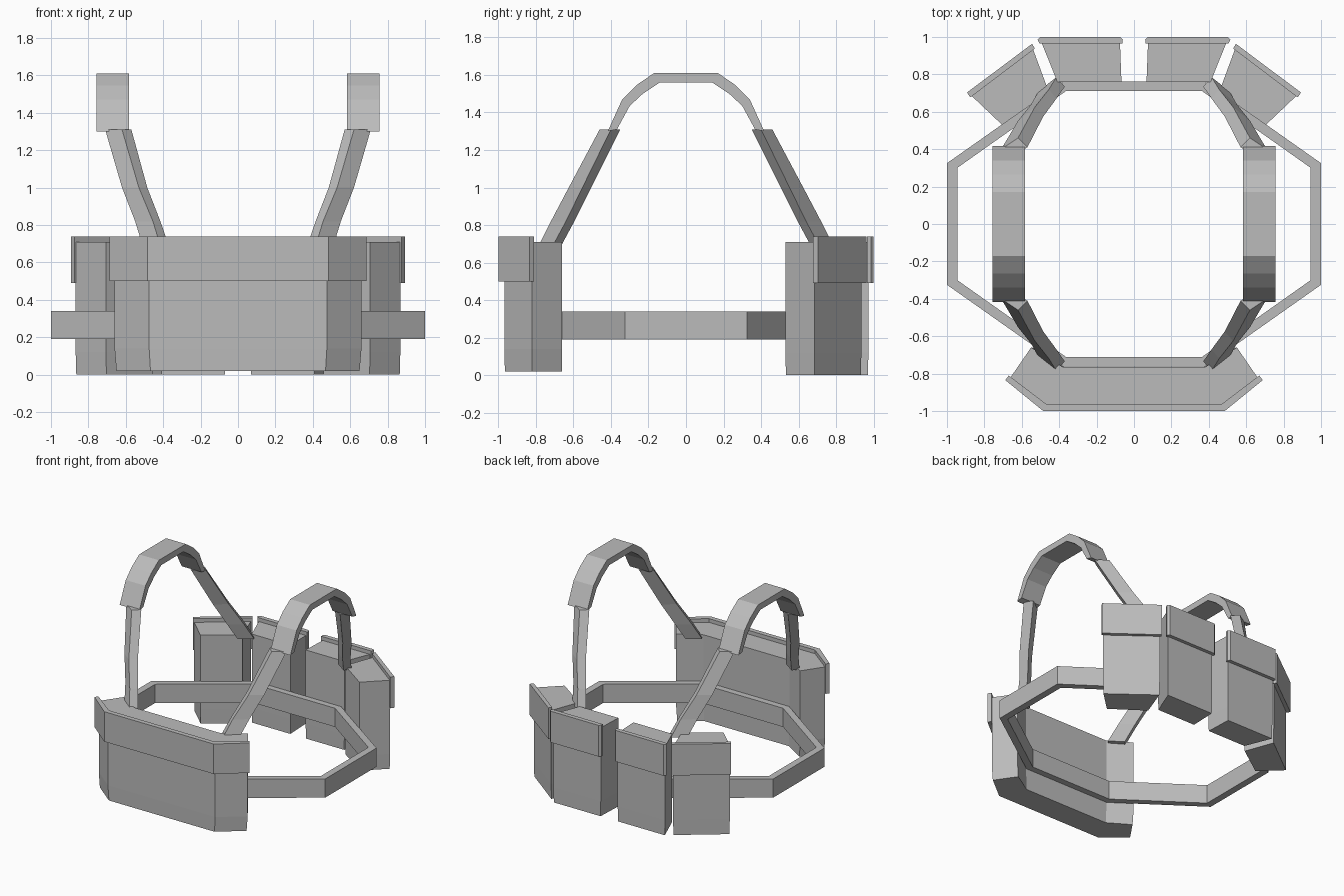
import bpy, bmesh
from mathutils import Vector

if "Cube" in bpy.data.objects:
    bpy.data.objects.remove(bpy.data.objects["Cube"])

grey = bpy.data.materials.new("webbing_grey")
grey.diffuse_color = (0.5, 0.5, 0.5, 1)
grey.use_nodes = True
grey.node_tree.nodes["Principled BSDF"].inputs["Base Color"].default_value = grey.diffuse_color


def loft(name, rings, closed=False):
    """Skin a list of equal-sided rings; cap the ends unless the loop is closed."""
    bm = bmesh.new()
    vs = [[bm.verts.new(p) for p in r] for r in rings]
    n = len(vs[0])
    pairs = list(zip(vs, vs[1:])) + ([(vs[-1], vs[0])] if closed else [])
    for a, b in pairs:
        for i in range(n):
            j = (i + 1) % n
            bm.faces.new((a[i], a[j], b[j], b[i]))
    if not closed:
        bm.faces.new(vs[0])
        bm.faces.new(vs[-1])
    bmesh.ops.recalc_face_normals(bm, faces=bm.faces)
    me = bpy.data.meshes.new(name)
    bm.to_mesh(me)
    bm.free()
    me.materials.append(grey)
    ob = bpy.data.objects.new(name, me)
    bpy.context.collection.objects.link(ob)
    return ob


def prism(name, pts, z0, z1, taper=0.0):
    """Upright prism whose bottom edge is pulled in slightly."""
    c = sum((Vector(p) for p in pts), Vector((0, 0))) / len(pts)
    low = [Vector(p).lerp(c, taper) for p in pts]
    return loft(name, [[(p[0], p[1], z) for p in ring]
                       for ring, z in ((low, z0), (pts, z0 + 0.12), (pts, z1))])


def sym(pts):
    """Mirror a half outline across x = 0."""
    return pts + [(-x, y) for x, y in reversed(pts)]


# Belt: eight-sided ring
outer = [(1, -.325), (1, .325), (.38, .762), (-.38, .762),
         (-1, .325), (-1, -.325), (-.38, -.762), (.38, -.762)]
inner = [(.945, -.3), (.945, .3), (.362, .712), (-.362, .712),
         (-.945, .3), (-.945, -.3), (-.362, -.712), (.362, -.712)]
loft("belt", [[(*o, .19), (*o, .34), (*i, .34), (*i, .19)]
              for o, i in zip(outer, inner)], closed=True)

# Wide front pouch with wrap-around flap
prism("front_pouch", sym([(.38, -.765), (.55, -.66), (.66, -.82), (.475, -.968)]),
      .02, .71, .015)
prism("front_flap", sym([(.47, -.962), (.67, -.81), (.688, -.835), (.485, -1)]), .5, .74)

for s, side in ((1, "right"), (-1, "left")):
    def flip(pts):
        return [(s * p[0], *p[1:]) for p in pts]

    # Back pouches and their flaps
    prism(f"back_pouch_{side}", flip([(.067, .76), (.41, .76), (.495, .972), (.075, .972)]),
          0, .71, .015)
    prism(f"back_flap_{side}", flip([(.062, .965), (.505, .965), (.515, .985), (.5, 1),
                                     (.075, 1), (.06, .985)]), .49, .74)
    prism(f"side_pouch_{side}", flip([(.455, .705), (.705, .53), (.868, .685), (.54, .935)]),
          0, .71, .015)
    prism(f"side_flap_{side}", flip([(.53, .938), (.875, .677), (.893, .703), (.545, .963)]),
          .49, .74)

    # Arched shoulder pad
    top = [(-.417, 1.3), (-.34, 1.47), (-.265, 1.545), (-.17, 1.61)]
    low = [(-.368, 1.31), (-.3, 1.435), (-.23, 1.5), (-.14, 1.56)]
    arch = list(zip(top, low))
    arch += [((-a[0], a[1]), (-b[0], b[1])) for a, b in reversed(arch)]
    loft(f"shoulder_pad_{side}",
         [[(s * .582, *a), (s * .757, *a), (s * .757, *b), (s * .582, *b)] for a, b in arch])

    # Slanted straps from pad to pouches, front and back
    for f, end in ((-1, "front"), (1, "back")):
        rings = [([(.62, .46), (.71, .40), (.66, .35), (.57, .41)], 1.31),
                 ([(.53, .625), (.62, .552), (.575, .505), (.485, .575)], 1.0),
                 ([(.455, .72), (.55, .64), (.51, .595), (.415, .67)], .82),
                 ([(.415, .785), (.51, .71), (.47, .665), (.37, .735)], .69)]
        loft(f"{end}_strap_{side}",
             [[(s * x, f * y, z) for x, y in r] for r, z in rings])
